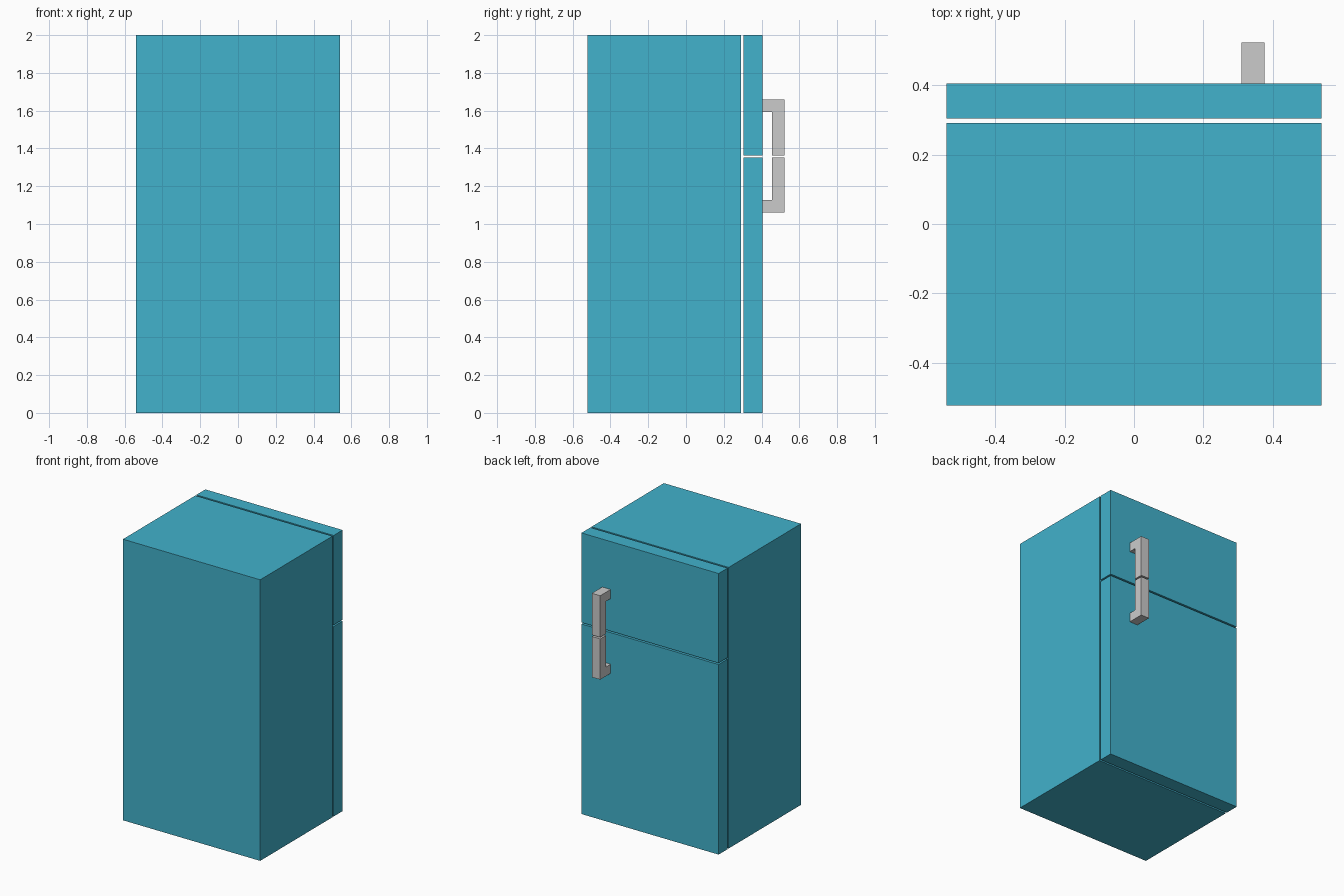
import bpy, bmesh

if "Cube" in bpy.data.objects:
    bpy.data.objects.remove(bpy.data.objects["Cube"])

teal = bpy.data.materials.new("teal_enamel")
teal.diffuse_color = (0.054, 0.445, 0.604, 1)
teal.use_nodes = True
teal.node_tree.nodes["Principled BSDF"].inputs["Base Color"].default_value = teal.diffuse_color


def extrude_profile(name, profile, x0, x1, material=None):
    """Extrude a closed (y, z) profile along x from x0 to x1."""
    bm = bmesh.new()
    face = bm.faces.new([bm.verts.new((x0, y, z)) for y, z in profile])
    ext = bmesh.ops.extrude_face_region(bm, geom=[face])
    moved = [g for g in ext["geom"] if isinstance(g, bmesh.types.BMVert)]
    bmesh.ops.translate(bm, verts=moved, vec=(x1 - x0, 0, 0))
    bmesh.ops.recalc_face_normals(bm, faces=bm.faces)
    mesh = bpy.data.meshes.new(name)
    bm.to_mesh(mesh)
    bm.free()
    obj = bpy.data.objects.new(name, mesh)
    bpy.context.collection.objects.link(obj)
    if material:
        mesh.materials.append(material)
    return obj


def slab(name, y0, y1, z0, z1):
    profile = [(y0, z0), (y1, z0), (y1, z1), (y0, z1)]
    return extrude_profile(name, profile, -0.54, 0.54, teal)


def handle(name, z_gap, z_inner, z_end):
    """L-shaped grip: foot on the door at z_end, free end at z_gap."""
    door, grip, outer = 0.405, 0.456, 0.522
    profile = [(door, z_end), (outer, z_end), (outer, z_gap),
               (grip, z_gap), (grip, z_inner), (door, z_inner)]
    return extrude_profile(name, profile, 0.31, 0.376)


# Cabinet and the two doors, separated by narrow gaps
slab("cabinet", -0.522, 0.291, 0, 2)
slab("fridge_door", 0.304, 0.405, 0, 1.352)
slab("freezer_door", 0.304, 0.405, 1.363, 2)

# Handles meeting at the door split
handle("fridge_handle", 1.352, 1.127, 1.062)
handle("freezer_handle", 1.363, 1.594, 1.659)
